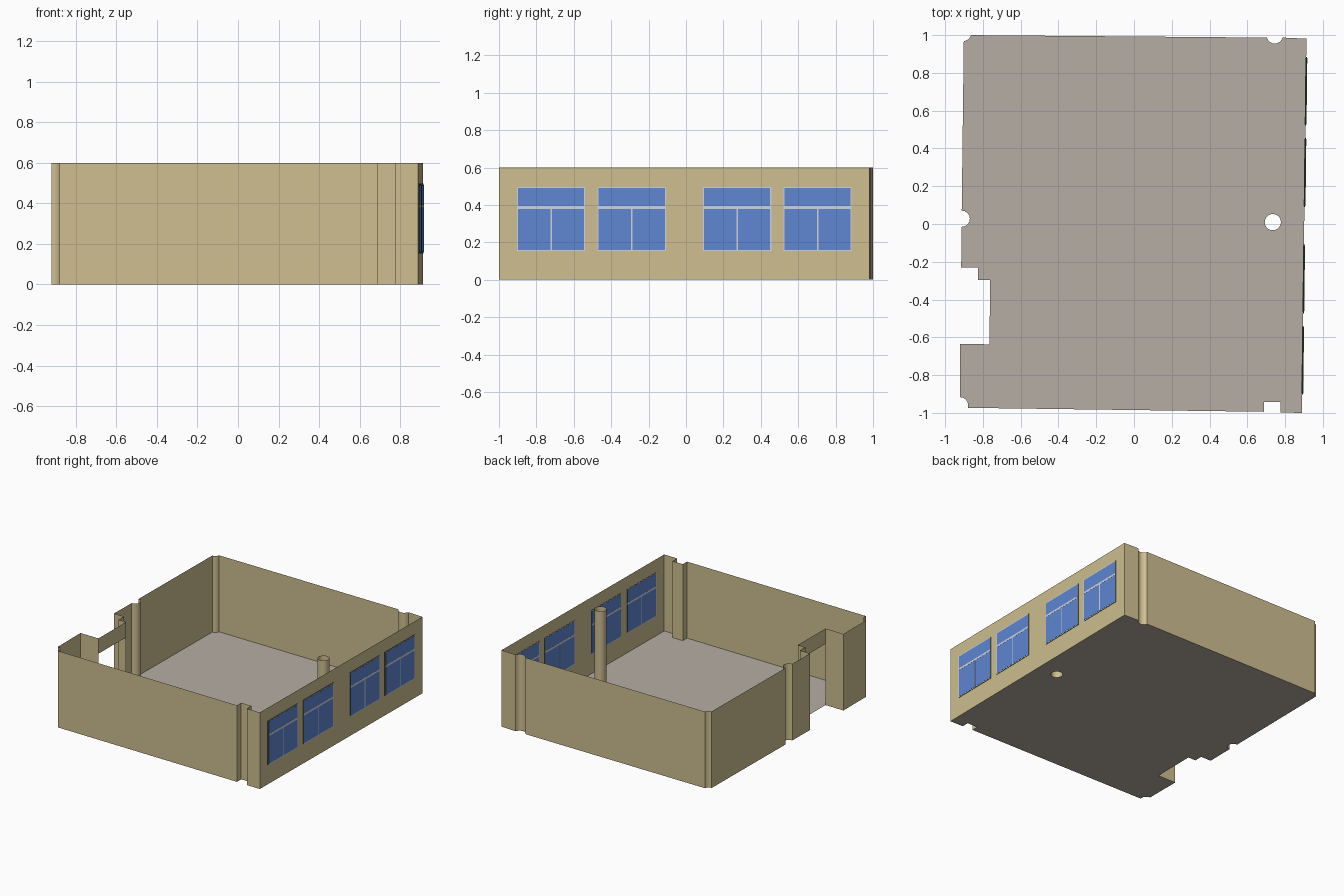
import bpy, bmesh, math
from mathutils import Vector

if "Cube" in bpy.data.objects:
    bpy.data.objects.remove(bpy.data.objects["Cube"])

H = 0.6          # wall height
DOOR_TOP = 0.48  # underside of the lintel
R = 0.043        # radius of all round pillars


def material(name, rgb):
    lin = [((c / 255 + 0.055) / 1.055) ** 2.4 for c in rgb]
    m = bpy.data.materials.new(name)
    m.diffuse_color = (*lin, 1)
    m.use_nodes = True
    m.node_tree.nodes["Principled BSDF"].inputs["Base Color"].default_value = m.diffuse_color
    return m


WALL = material("wall_tan", (206, 190, 144))
FLOOR = material("floor_grey", (182, 174, 164))
GLASS = material("glass_blue", (95, 134, 210))
TRIM = material("trim_pale", (205, 212, 226))
EDGE = material("frame_dark_green", (38, 58, 30))


def make_object(name, bm, mats, smooth=False):
    me = bpy.data.meshes.new(name)
    bm.to_mesh(me)
    bm.free()
    for m in mats:
        me.materials.append(m)
    ob = bpy.data.objects.new(name, me)
    bpy.context.collection.objects.link(ob)
    if smooth:
        bpy.ops.object.select_all(action='DESELECT')
        ob.select_set(True)
        bpy.context.view_layer.objects.active = ob
        bpy.ops.object.shade_smooth_by_angle(angle=math.radians(35))
    return ob


def arc(cx, cy, a0, a1, n=8):
    angles = [math.radians(a0 + (a1 - a0) * i / n) for i in range(n + 1)]
    return [(cx + R * math.cos(a), cy + R * math.sin(a)) for a in angles]


# Room outline, clockwise from the doorway; round pillars bite into it
outline = [(-0.921, -0.635), (-0.765, -0.637), (-0.762, -0.297),
           (-0.827, -0.297), (-0.826, -0.231), (-0.915, -0.230)]
outline += arc(-0.912, 0.028, -90, 90)
outline += arc(-0.905, 1.011, -85, -15)
outline += arc(0.745, 0.998, 195, 345)
outline += [(0.913, 0.981), (0.889, -1.0), (0.776, -0.998),
            (0.776, -0.942), (0.687, -0.942), (0.687, -0.994)]
outline += arc(-0.921, -0.960, -18, 90)
column = arc(0.735, 0.010, 0, 360, 20)[:-1]
DOOR = 1  # the outline edge that holds the doorway


def closed_edges(bm, pts):
    vs = [bm.verts.new((x, y, 0)) for x, y in pts]
    return [bm.edges.new((vs[i], vs[(i + 1) % len(vs)])) for i in range(len(vs))]


# Floor, with a hole under the hollow column
bm = bmesh.new()
edges = closed_edges(bm, outline) + closed_edges(bm, column)
bmesh.ops.triangle_fill(bm, edges=edges, use_beauty=True, normal=(0, 0, 1))
for f in bm.faces:
    f.normal_update()
    if f.normal.z < 0:
        f.normal_flip()
make_object("floor", bm, [FLOOR])


def wall_strip(name, pts, door=None):
    bm = bmesh.new()
    low = [bm.verts.new((x, y, 0)) for x, y in pts]
    top = [bm.verts.new((x, y, H)) for x, y in pts]
    for i in range(len(pts)):
        j = (i + 1) % len(pts)
        if i == door:  # lintel only
            a, b = (bm.verts.new((*pts[k], DOOR_TOP)) for k in (i, j))
        else:
            a, b = low[i], low[j]
        bm.faces.new((b, a, top[i], top[j]))
    return make_object(name, bm, [WALL], smooth=True)


wall_strip("walls", outline, DOOR)
wall_strip("column", column[::-1])

# Windows, laid along the slightly slanted right wall
P0, P1 = Vector((0.889, -1.0, 0)), Vector((0.913, 0.981, 0))
ALONG = (P1 - P0).normalized()
OUT = Vector((ALONG.y, -ALONG.x, 0))


def plate(name, y0, y1, z0, z1, d0, d1, face, side):
    """Thin box on the wall: broad faces in one colour, rim in another."""
    bm = bmesh.new()
    bmesh.ops.create_cube(bm, size=1)
    for v in bm.verts:
        y = y0 if v.co.y < 0 else y1
        z = z0 if v.co.z < 0 else z1
        d = d0 if v.co.x < 0 else d1
        p = P0 + (P1 - P0) * ((y + 1.0) / 1.981)
        v.co = p + OUT * d + Vector((0, 0, z))
    for f in bm.faces:
        f.normal_update()
        f.material_index = 0 if abs(f.normal.dot(OUT)) > 0.7 else 1
    make_object(name, bm, [face, side])


Z0, Z1, B = 0.153, 0.497, 0.006
for n, (a, b) in enumerate([(-0.903, -0.540), (-0.473, -0.107),
                            (0.090, 0.456), (0.522, 0.885)], 1):
    mid = (a + b) / 2
    plate(f"window_{n}_frame", a, b, Z0, Z1, -0.002, 0.004, TRIM, EDGE)
    plate(f"window_{n}_glass", a + B, b - B, Z0 + B, Z1 - B, -0.003, 0.005, GLASS, EDGE)
    plate(f"window_{n}_transom", a + B, b - B, 0.377, 0.393, -0.004, 0.0058, TRIM, TRIM)
    plate(f"window_{n}_mullion", mid - 0.004, mid + 0.004, Z0 + B, 0.377,
          -0.004, 0.0058, TRIM, TRIM)
